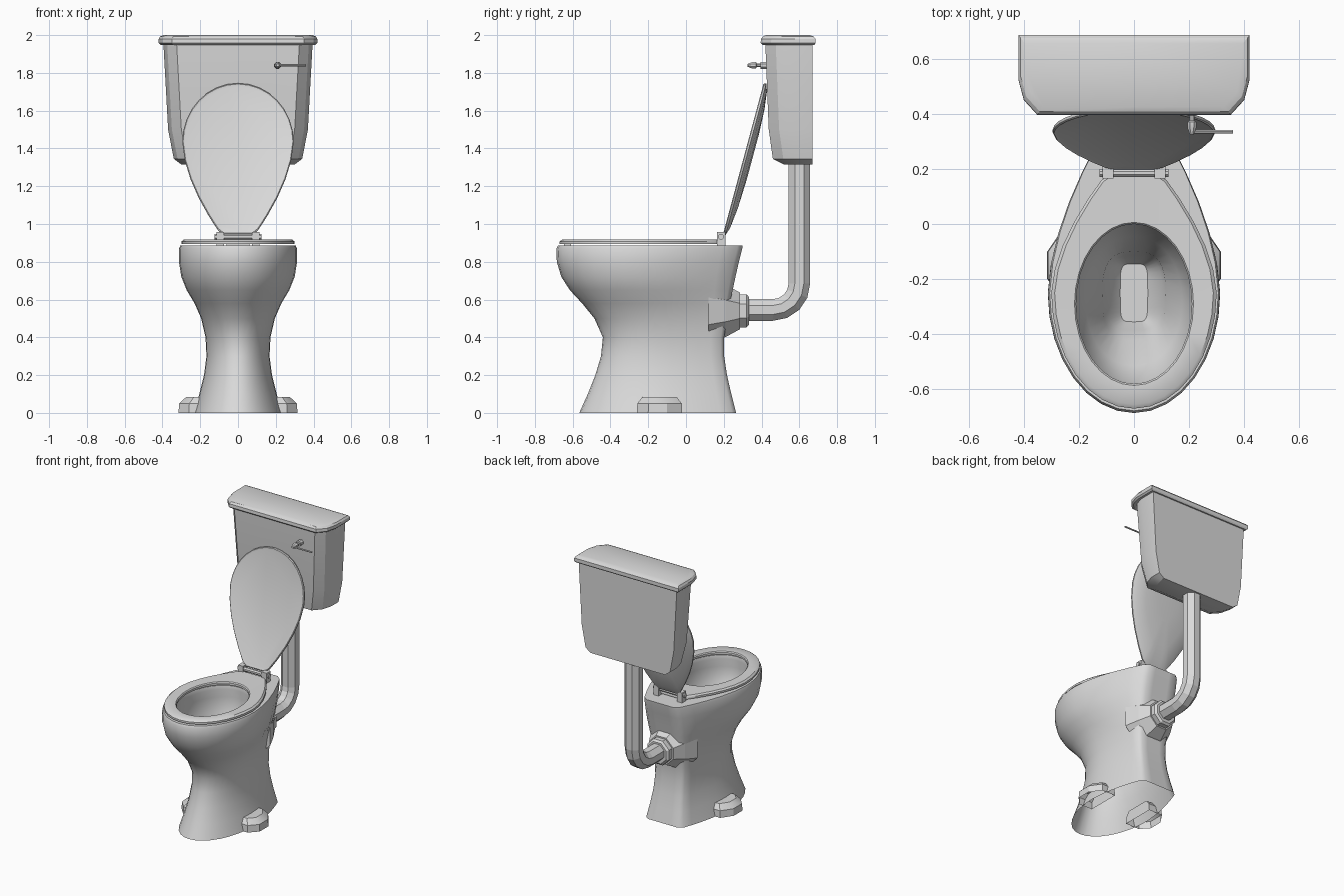
import bpy, bmesh, math
from mathutils import Vector

cube = bpy.data.objects.get("Cube")
if cube:
    bpy.data.objects.remove(cube, do_unlink=True)

ceramic = bpy.data.materials.new("light_grey_ceramic")
ceramic.use_nodes = True
COLOUR = (0.7, 0.7, 0.7, 1)
ceramic.diffuse_color = COLOUR
ceramic.node_tree.nodes["Principled BSDF"].inputs["Base Color"].default_value = COLOUR


def finish(name, bm, angle=None):
    """Turn a bmesh into an object; smooth it below the given angle."""
    bmesh.ops.recalc_face_normals(bm, faces=bm.faces[:])
    mesh = bpy.data.meshes.new(name)
    bm.to_mesh(mesh)
    bm.free()
    mesh.materials.append(ceramic)
    obj = bpy.data.objects.new(name, mesh)
    bpy.context.collection.objects.link(obj)
    if angle:
        bpy.ops.object.select_all(action='DESELECT')
        obj.select_set(True)
        bpy.context.view_layer.objects.active = obj
        bpy.ops.object.shade_smooth_by_angle(angle=math.radians(angle))
    return obj


def loft(name, rings, start=True, end=True, loop=False, angle=None):
    """Skin a list of equal-length rings, with optional end caps."""
    bm = bmesh.new()
    rows = [[bm.verts.new(p) for p in ring] for ring in rings]
    pairs = list(zip(rows, rows[1:])) + ([(rows[-1], rows[0])] if loop else [])
    for a, b in pairs:
        for i in range(len(a)):
            j = (i + 1) % len(a)
            bm.faces.new((a[i], a[j], b[j], b[i]))
    if start and not loop:
        bm.faces.new(rows[0])
    if end and not loop:
        bm.faces.new(rows[-1])
    return finish(name, bm, angle)


def mirror_half(half):
    """Complete an outline whose first and last points lie on x = 0."""
    return half + [(-x, y) for x, y in half[-2:0:-1]]


def egg(front, back, mid, width, rear):
    """Egg outline: round front, sides tapering to a flat rear (32 points)."""
    half = [(width * math.sin(t * math.pi / 16),
             mid - (mid - front) * math.cos(t * math.pi / 16)) for t in range(9)]
    for u in (0.2, 0.4, 0.6, 0.8, 0.95):
        half.append((width * (1 - (1 - rear) * u ** 1.7), mid + (back - mid) * u))
    half += [(width * rear * 0.85, back), (width * rear * 0.45, back), (0, back)]
    return mirror_half(half)


def oval(mid, a, b, power=1.0):
    """Oval outline with 32 points; power below 1 squares it off."""
    def sp(v):
        return math.copysign(abs(v) ** power, v)
    return [(a * sp(math.sin(t * math.pi / 16)),
             mid - b * sp(math.cos(t * math.pi / 16))) for t in range(32)]


def at(outline, z):
    return [(x, y, z) for x, y in outline]


def box(name, x0, x1, y0, y1, z0, z1):
    ring = [(x0, y0), (x1, y0), (x1, y1), (x0, y1)]
    return loft(name, [at(ring, z0), at(ring, z1)])


def turned(name, origin, axis, profile, sides=8, angle=None):
    """Lathe (distance, radius) pairs along an axis."""
    axis = Vector(axis)
    u = axis.orthogonal().normalized()
    v = axis.cross(u)
    rings = []
    for d, r in profile:
        c = Vector(origin) + axis * d
        rings.append([c + r * (u * math.cos(k) + v * math.sin(k))
                      for k in [(i + 0.5) * math.tau / sides for i in range(sides)]])
    return loft(name, rings, angle=angle)


# Bowl and pedestal: outer shell, rim, basin and trap; open underneath
outer = [  # z, front, back, mid, half width, rear ratio
    (0, -0.565, 0.265, -0.15, 0.235, 0.6), (0.1, -0.52, 0.24, -0.15, 0.205, 0.62),
    (0.2, -0.48, 0.217, -0.15, 0.18, 0.65), (0.3, -0.45, 0.202, -0.15, 0.167, 0.68),
    (0.4, -0.44, 0.202, -0.15, 0.172, 0.68), (0.5, -0.485, 0.217, -0.17, 0.195, 0.62),
    (0.58, -0.55, 0.232, -0.20, 0.23, 0.55), (0.65, -0.615, 0.247, -0.23, 0.272, 0.48),
    (0.72, -0.66, 0.262, -0.25, 0.30, 0.45), (0.8, -0.684, 0.28, -0.25, 0.313, 0.43),
    (0.87, -0.686, 0.298, -0.25, 0.312, 0.42), (0.885, -0.678, 0.30, -0.25, 0.306, 0.42)]
inner = [  # z, mid, half width, half length, squareness
    (0.885, -0.29, 0.222, 0.30, 1), (0.86, -0.29, 0.215, 0.295, 1),
    (0.80, -0.29, 0.222, 0.305, 1), (0.70, -0.29, 0.212, 0.285, 1),
    (0.60, -0.28, 0.175, 0.235, 0.95), (0.50, -0.26, 0.115, 0.16, 0.7),
    (0.42, -0.25, 0.10, 0.135, 0.6), (0.36, -0.25, 0.05, 0.105, 0.4)]
loft("bowl", [at(egg(*o[1:]), o[0]) for o in outer] + [at(oval(*i[1:]), i[0]) for i in inner],
     start=False, angle=40)

# Bolt lugs on both sides of the foot
for side, s in (("left", 1), ("right", -1)):
    lug = [(0.15, -0.26), (0.26, -0.26), (0.315, -0.2), (0.315, -0.1), (0.26, -0.02), (0.15, -0.02)]
    rings = []
    for z, k in ((0, 1), (0.05, 0.98), (0.085, 0.75)):
        rings.append([(s * (0.15 + (x - 0.15) * k), -0.14 + (y + 0.14) * k, z) for x, y in lug])
    loft(side + "_foot_lug", rings, start=False, angle=30)

# Seat ring and its bumper
hole = oval(-0.29, 0.21, 0.29)
hole_in = oval(-0.29, 0.216, 0.296)
seat_out = egg(-0.67, 0.18, -0.25, 0.30, 0.34)
seat_top = egg(-0.655, 0.175, -0.25, 0.288, 0.33)
loft("seat", [at(seat_out, 0.893), at(seat_out, 0.907), at(seat_top, 0.917),
              at(hole_in, 0.915), at(hole, 0.908), at(hole, 0.893)], loop=True, angle=40)
box("seat_bumper", -0.06, 0.06, -0.645, -0.61, 0.884, 0.894)

# Raised lid: shallow dome tilted back from the hinge
tilt = math.atan2(0.215, 0.80)
lid = egg(-0.83, 0, -0.51, 0.295, 0.3)
lid_rings = []
for k, h in ((0.95, 0.004), (0.985, 0), (1, 0.004), (1, 0.014), (0.9, 0.028),
             (0.65, 0.04), (0.3, 0.046)):
    ring = []
    for x, y in lid:
        d = 0.45 + (-y - 0.45) * k
        ring.append((x * k, 0.196 + d * math.sin(tilt) + h * math.cos(tilt),
                     0.945 + d * math.cos(tilt) - h * math.sin(tilt)))
    lid_rings.append(ring)
loft("lid", lid_rings, angle=40)

# Hinges
for side, s in (("left", 1), ("right", -1)):
    box(side + "_hinge_post", *sorted((s * 0.075, s * 0.115)), 0.165, 0.21, 0.88, 0.958)
turned("hinge_bar", (-0.125, 0.185, 0.932), (1, 0, 0), [(0, 0.016), (0.25, 0.016)])


def tank_ring(z, w, front, back):
    """Flat back, chamfered front corners."""
    half = [(0, front), (w - 0.07, front), (w - 0.02, front + 0.055),
            (w, front + 0.13), (w, back), (0, back)]
    return at(mirror_half(half), z)


# Cistern and its cover
loft("cistern", [tank_ring(1.315, 0.30, 0.52, 0.67), tank_ring(1.345, 0.34, 0.46, 0.67),
                 tank_ring(1.5, 0.37, 0.438, 0.67), tank_ring(1.955, 0.395, 0.42, 0.67)], angle=25)
loft("cistern_cover", [tank_ring(1.948, 0.41, 0.405, 0.68), tank_ring(1.958, 0.42, 0.395, 0.686),
                       tank_ring(1.98, 0.42, 0.397, 0.686), tank_ring(1.993, 0.412, 0.408, 0.675),
                       tank_ring(2.0, 0.395, 0.425, 0.655)], angle=25)

# Flush lever
turned("lever_stem", (0.21, 0.43, 1.84), (0, -1, 0),
       [(0, 0.02), (0.035, 0.02), (0.036, 0.01), (0.055, 0.01), (0.06, 0.018),
        (0.08, 0.018), (0.105, 0.008)], angle=30)
turned("lever_arm", (0.21, 0.335, 1.84), (1, 0, 0), [(0, 0.006), (0.15, 0.006)], sides=6)

# Flush pipe: horizontal run, bend, vertical run
path = [(0.30, 0.545, 0)]
for i in range(5):
    a = i * math.pi / 8
    path.append((0.46 + 0.14 * math.sin(a), 0.685 - 0.14 * math.cos(a), a))
path.append((0.60, 1.33, math.pi / 2))
pipe = []
for y, z, a in path:
    ring = []
    for i in range(8):
        k = (i + 0.5) * math.tau / 8
        r = 0.062 * math.sin(k)
        ring.append((0.062 * math.cos(k), y - r * math.sin(a), z + r * math.cos(a)))
    pipe.append(ring)
loft("flush_pipe", pipe)

# Inlet spigot on the back of the bowl, with its nut
turned("inlet_spigot", (0, 0.12, 0.54), (0, 1, 0), [(0, 0.19), (0.09, 0.15), (0.165, 0.105)])
turned("pipe_nut", (0, 0.275, 0.54), (0, 1, 0), [(0, 0.095), (0.045, 0.095), (0.058, 0.08)])
